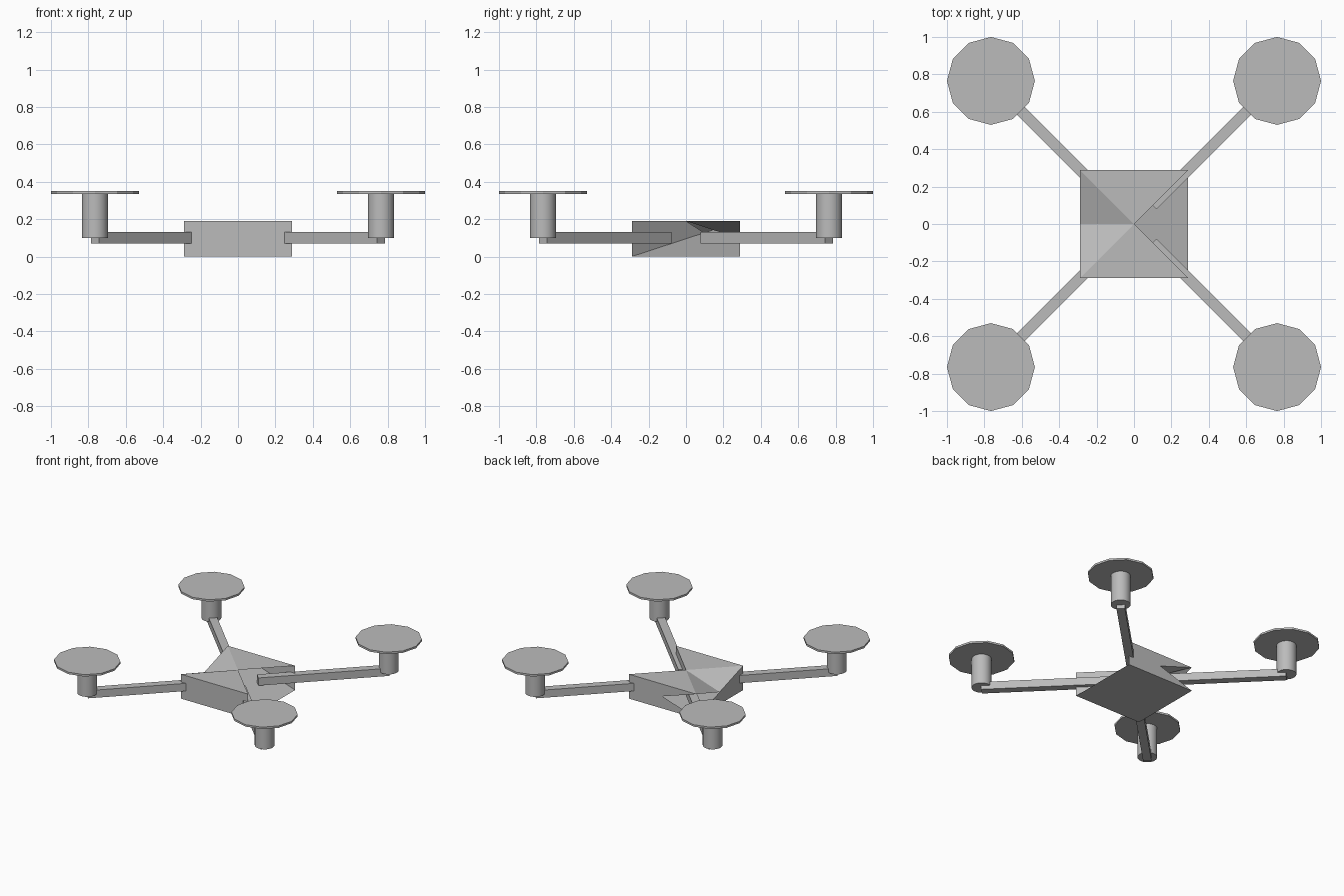
import bpy, bmesh, math
from mathutils import Vector, Matrix

cube = bpy.data.objects.get("Cube")
if cube:
    bpy.data.objects.remove(cube)

grey = bpy.data.materials.new("plain grey")
grey.use_nodes = True
colour = (0.5, 0.5, 0.5, 1)
grey.diffuse_color = colour
grey.node_tree.nodes["Principled BSDF"].inputs["Base Color"].default_value = colour


def add_object(name, bm, smooth=False):
    mesh = bpy.data.meshes.new(name)
    bm.to_mesh(mesh)
    bm.free()
    mesh.materials.append(grey)
    obj = bpy.data.objects.new(name, mesh)
    bpy.context.collection.objects.link(obj)
    if smooth:
        bpy.ops.object.select_all(action='DESELECT')
        obj.select_set(True)
        bpy.context.view_layer.objects.active = obj
        bpy.ops.object.shade_smooth_by_angle(angle=math.radians(35))
    return obj


def add_cylinder(name, x, y, radius, low, high, sides, smooth):
    bm = bmesh.new()
    bmesh.ops.create_cone(bm, cap_ends=True, segments=sides, radius1=radius,
                          radius2=radius, depth=high - low,
                          matrix=Matrix.Translation((x, y, (low + high) / 2)))
    add_object(name, bm, smooth)


# Body: a box shell, open on its left side, with corner openings and inner walls
S, H = 0.29, 0.19
points = {
    "front_right_low": (-S, -S, 0), "front_left_low": (S, -S, 0),
    "back_left_low": (S, S, 0), "back_right_low": (-S, S, 0),
    "front_right_top": (-S, -S, H), "front_left_top": (S, -S, H),
    "back_left_top": (S, S, H), "back_right_top": (-S, S, H),
    "top_mid": (0, 0, H), "back_mid": (0, S, H / 2), "right_mid": (-S, 0, H / 2),
}
faces = [
    # underside and front
    "front_right_low back_right_low back_left_low front_left_low",
    "front_right_low front_left_low front_left_top front_right_top",
    # top, with the right edge folded inward
    "front_right_top front_left_top top_mid",
    "back_left_top back_right_top top_mid",
    "front_right_top top_mid right_mid",
    "back_right_top right_mid top_mid",
    # back, open beside its right corner
    "back_left_low back_mid back_left_top",
    "back_left_low back_right_low back_mid",
    "back_left_top back_mid back_right_top",
    # right side, open beside its back corner
    "front_right_low front_right_top right_mid",
    "back_right_low front_right_low right_mid",
    # ramp and walls inside the open left side
    "front_left_low back_left_low back_right_top",
    "front_left_top front_left_low back_right_low top_mid",
    "top_mid back_mid back_left_top",
]
bm = bmesh.new()
verts = {name: bm.verts.new(co) for name, co in points.items()}
for face in faces:
    bm.faces.new([verts[name] for name in face.split()])
add_object("body", bm)

# Four arms, each with a motor post and a rotor disc
HUB = 0.765
for end, sy in (("front", -1), ("back", 1)):
    for side, sx in (("right", -1), ("left", 1)):
        name = end + "_" + side
        x, y = sx * HUB, sy * HUB
        inner, outer = Vector((sx, sy, 0)) * 0.10, Vector((sx, sy, 0)) * HUB
        mid = (inner + outer) / 2
        bm = bmesh.new()
        bmesh.ops.create_cube(bm, size=1, matrix=(
            Matrix.Translation((mid.x, mid.y, 0.1))
            @ Matrix.Rotation(math.atan2(sy, sx), 4, 'Z')
            @ Matrix.Diagonal(((outer - inner).length, 0.06, 0.06, 1))))
        add_object(name + "_arm", bm)
        add_cylinder(name + "_motor", x, y, 0.07, 0.10, 0.335, 24, True)
        add_cylinder(name + "_rotor", x, y, 0.235, 0.335, 0.35, 12, False)
